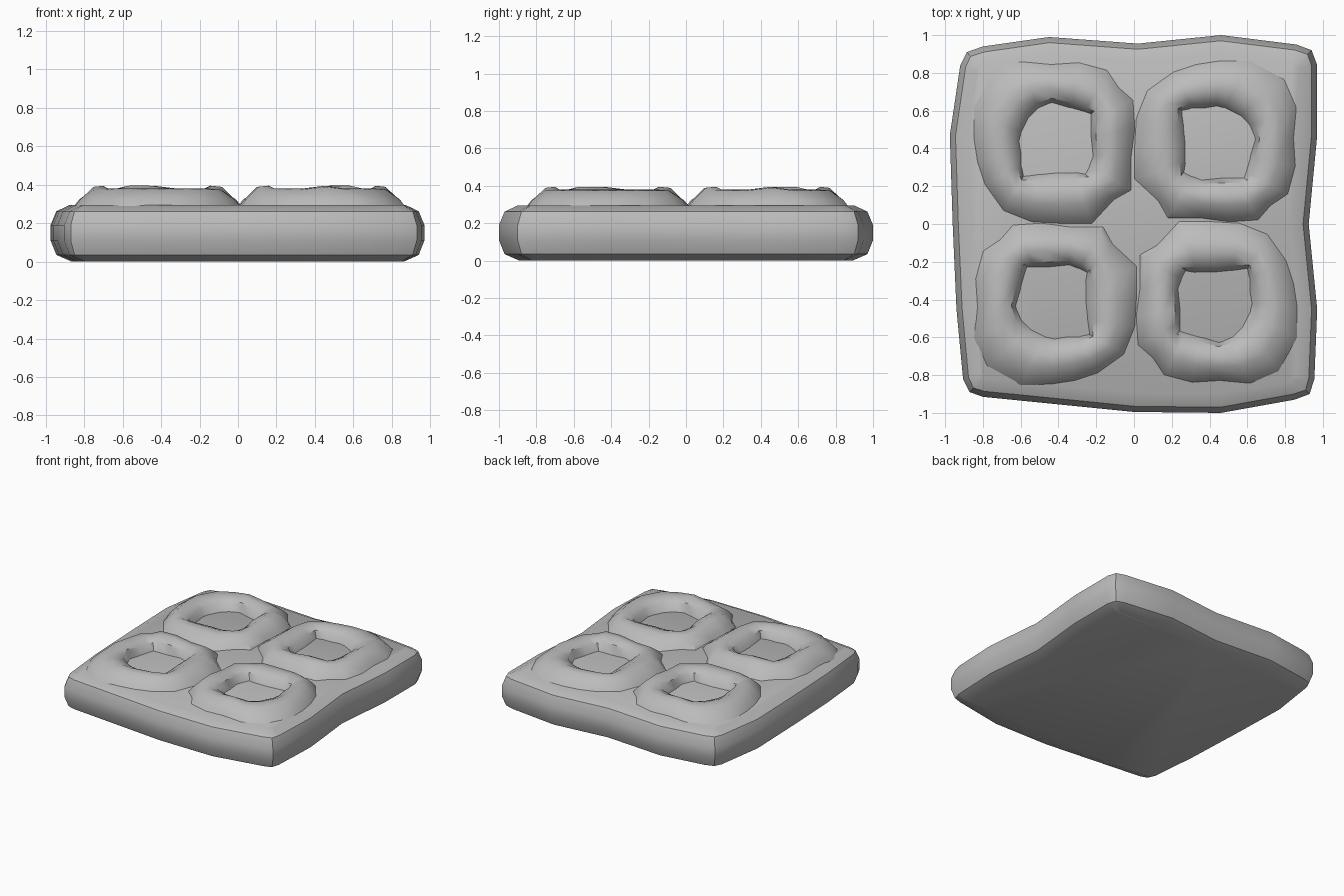
import bpy
import bmesh
import math
from mathutils import Vector, Matrix

cube = bpy.data.objects.get("Cube")
if cube:
    bpy.data.objects.remove(cube, do_unlink=True)

# One plain grey for everything
grey = bpy.data.materials.new("plain grey")
grey.use_nodes = True
colour = (0.5, 0.5, 0.5, 1)
grey.diffuse_color = colour
shader = next(n for n in grey.node_tree.nodes if n.type == 'BSDF_PRINCIPLED')
shader.inputs["Base Color"].default_value = colour


def loft(name, rings, closed_profile=False, capped=False, angle=32):
    """Skin a stack of equal-length closed loops into one smooth object."""
    bm = bmesh.new()
    loops = [[bm.verts.new(p) for p in ring] for ring in rings]
    pairs = list(zip(loops, loops[1:]))
    if closed_profile:
        pairs.append((loops[-1], loops[0]))
    for low, high in pairs:
        count = len(low)
        for i in range(count):
            j = (i + 1) % count
            bm.faces.new((low[i], low[j], high[j], high[i]))
    if capped:
        bm.faces.new(loops[0])
        bm.faces.new(loops[-1])
    bmesh.ops.recalc_face_normals(bm, faces=bm.faces)
    mesh = bpy.data.meshes.new(name)
    bm.to_mesh(mesh)
    bm.free()
    mesh.materials.append(grey)
    obj = bpy.data.objects.new(name, mesh)
    bpy.context.collection.objects.link(obj)
    bpy.ops.object.select_all(action='DESELECT')
    obj.select_set(True)
    bpy.context.view_layer.objects.active = obj
    bpy.ops.object.shade_smooth_by_angle(angle=math.radians(angle))
    return obj


def inset_loop(points, amount, z):
    """Shrink a clockwise outline along its averaged corner normals."""
    result = []
    for i, p in enumerate(points):
        before = (p - points[i - 1]).normalized()
        after = (points[(i + 1) % len(points)] - p).normalized()
        along = (before + after).normalized()
        q = p + Vector((along.y, -along.x)) * amount
        result.append((q.x, q.y, z))
    return result


# Slab: wavy outline, in hundredths, with a pillow-rounded rim
outline = [(-80, 94), (-45, 99), (2, 95.5), (46, 100), (86, 95), (94, 92),
           (97, 84), (97, 47), (92.5, 0), (97, -45), (95.5, -82), (93, -90),
           (85, -93), (46, -100), (0, -99.5), (-45, -95), (-80, -91.5),
           (-87, -89), (-90.5, -82), (-94, -45), (-96, 0), (-97.5, 47),
           (-92, 84), (-88.5, 91)]
outline = [Vector(p) / 100 for p in outline]
rim = [(.11, 0), (.03, .035), (0, .11), (0, .19), (.03, .262), (.10, .295)]
loft("slab", [inset_loop(outline, a, z) for a, z in rim], capped=True)

# Raised ring: matching outer and inner edge points, in hundredths
outer = [(-86, 45), (-86, 61), (-76, 79), (-61, 85.5), (-45, 84), (-30, 85),
         (-15, 81), (-9, 72), (-1, 65), (0, 50), (-2, 35), (-2, 17),
         (-11, 12), (-23, -1), (-38, -1), (-55, 0), (-70, 6), (-80, 20),
         (-84, 32)]
inner = [(-61, 43), (-60, 47), (-56, 55), (-51, 60), (-44, 63), (-34, 60),
         (-27, 58), (-24, 57), (-24, 53), (-24, 45), (-23, 35), (-25, 30),
         (-27, 26), (-33, 27), (-42, 27), (-52, 26), (-59, 25), (-60, 30),
         (-60, 37)]
high_spots = (4, 8, 9)
section = [(0, .29), (.11, .325), (.38, .374), (.62, .38), (.87, .35),
           (1, .28), (.5, .27)]


def section_loop(t, z):
    loop = []
    for i, (a, b) in enumerate(zip(outer, inner)):
        p = Vector(a).lerp(Vector(b), t) / 100
        lift = .015 if i in high_spots and z > .34 else 0
        loop.append((p.x, p.y, z + lift))
    return loop


# Four copies, each turned a quarter about the middle of the slab
names = ("back_right_ring", "back_left_ring", "front_left_ring", "front_right_ring")
for turn, name in enumerate(names):
    ring = loft(name, [section_loop(t, z) for t, z in section],
                closed_profile=True, angle=40)
    spin = Matrix.Rotation(-turn * math.pi / 2, 4, 'Z')
    ring.data.transform(spin)
    ring.data.transform(Matrix.Translation((.008, .008, 0)))
